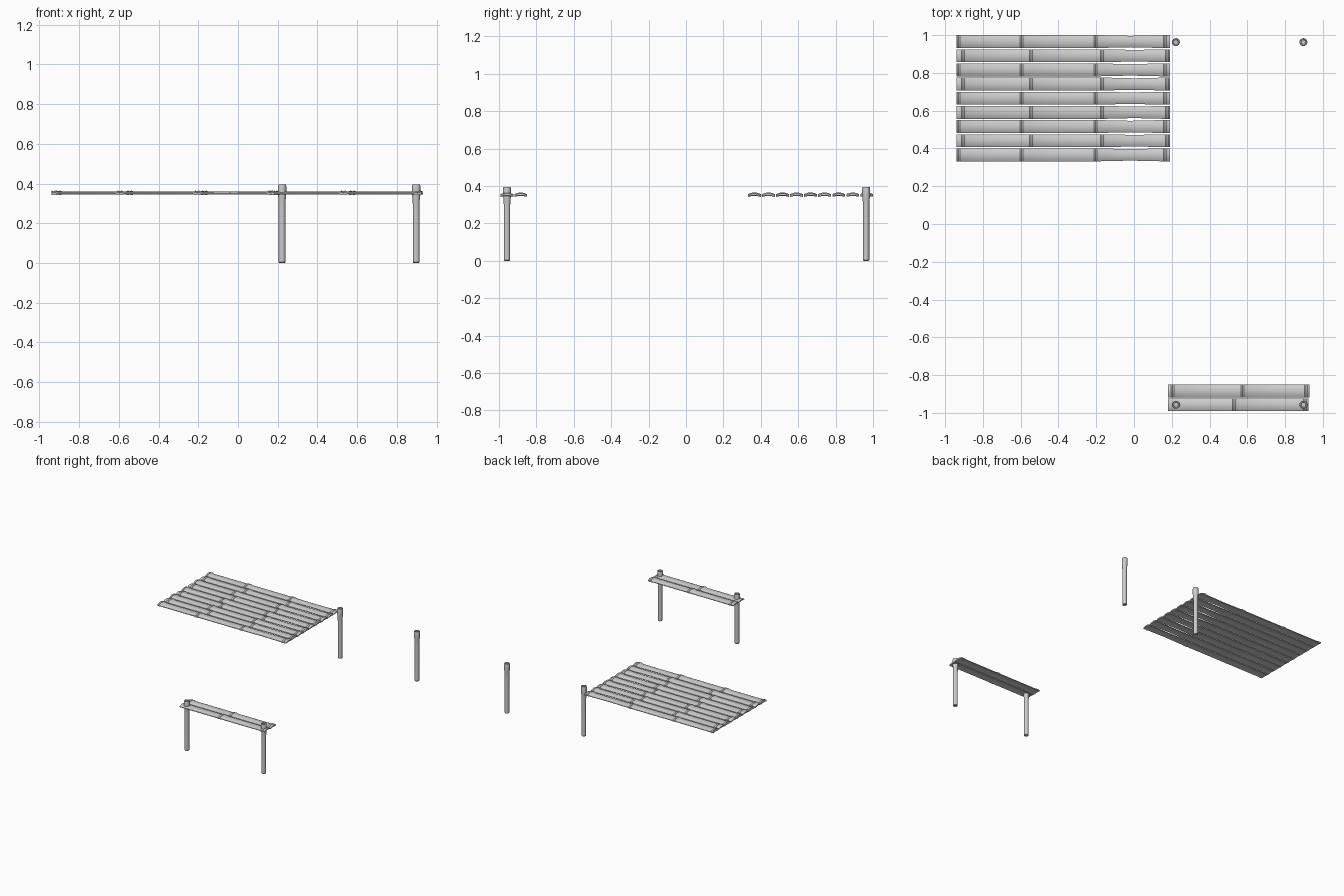
import bpy, bmesh, math

cube = bpy.data.objects.get("Cube")
if cube:
    bpy.data.objects.remove(cube)

grey = bpy.data.materials.new("bamboo_grey")
grey.use_nodes = True
colour = (0.6, 0.6, 0.6, 1)
grey.diffuse_color = colour
grey.node_tree.nodes["Principled BSDF"].inputs["Base Color"].default_value = colour


def finish(bm, name, location):
    bmesh.ops.recalc_face_normals(bm, faces=bm.faces)
    mesh = bpy.data.meshes.new(name)
    bm.to_mesh(mesh)
    bm.free()
    mesh.materials.append(grey)
    obj = bpy.data.objects.new(name, mesh)
    obj.location = location
    bpy.context.collection.objects.link(obj)
    bpy.ops.object.select_all(action='DESELECT')
    obj.select_set(True)
    bpy.context.view_layer.objects.active = obj
    bpy.ops.object.shade_smooth_by_angle(angle=math.radians(35))
    return obj


def loft(bm, rings):
    """Skin closed rings of points and cap both ends."""
    rows = [[bm.verts.new(p) for p in ring] for ring in rings]
    n = len(rows[0])
    for a, b in zip(rows, rows[1:]):
        for i in range(n):
            j = (i + 1) % n
            bm.faces.new((a[i], a[j], b[j], b[i]))
    bm.faces.new(rows[0])
    bm.faces.new(rows[-1])


# Split bamboo slat: a shallow arched strip with a double ridge at each node
RIDGE = [(-0.022, 0), (-0.008, 0.006), (0, 0.001), (0.008, 0.006), (0.022, 0)]


def slat(name, start, end, y, nodes, worn):
    stations = [(start, 0, 1)]
    for node in nodes:
        for dx, bump in RIDGE:
            if start < node + dx < end:
                stations.append((node + dx, bump, 1))
    stations.append((end, 0, 1))
    # Worn spans are slightly narrower at the middle
    for a, b in worn:
        stations.append(((a + b) / 2, 0, 0.89))
    rings = []
    for x, bump, wide in sorted(stations):
        half = 0.034 * wide
        us = [i / 4 - 1 for i in range(9)]
        top = [(x, u * half, 0.348 + 0.009 * (1 - u * u) + 0.002 + bump) for u in us]
        under = [(x, u * half, 0.345 + 0.004 * (1 - u * u) - bump * 0.5) for u in reversed(us)]
        rings.append(top + under)
    bm = bmesh.new()
    loft(bm, rings)
    return finish(bm, name, (0, y, 0))


# Large platform: nine slats, with nodes staggered on alternate rows
for i in range(9):
    y = 0.966 - 0.075 * i
    if i % 2 == 0:
        slat(f"platform_slat_{i + 1}", -0.94, 0.19, y,
             [-0.93, -0.595, -0.205, 0.165], [(-0.205, 0.165)])
    else:
        slat(f"platform_slat_{i + 1}", -0.94, 0.19, y,
             [-0.905, -0.545, -0.17, 0.175], [(-0.17, 0.175)])

# Front bench: two slats
slat("bench_slat_back", 0.18, 0.93, -0.884, [0.205, 0.575, 0.91], [])
slat("bench_slat_front", 0.18, 0.925, -0.957, [0.53, 0.905], [])

# Posts: a slim shaft swelling at the top, with a rounded, dished end
POST = [(0.013, 0.008), (0.014, 0), (0.017, 0.004), (0.017, 0.29), (0.018, 0.32),
        (0.021, 0.345), (0.021, 0.388), (0.019, 0.395), (0.014, 0.395), (0.012, 0.388)]

for side, x in (("right", 0.222), ("left", 0.897)):
    for end, y in (("front", -0.957), ("back", 0.963)):
        bm = bmesh.new()
        loft(bm, [[(r * math.cos(k * math.tau / 16), r * math.sin(k * math.tau / 16), z)
                   for k in range(16)] for r, z in POST])
        finish(bm, f"post_{end}_{side}", (x, y, 0))
